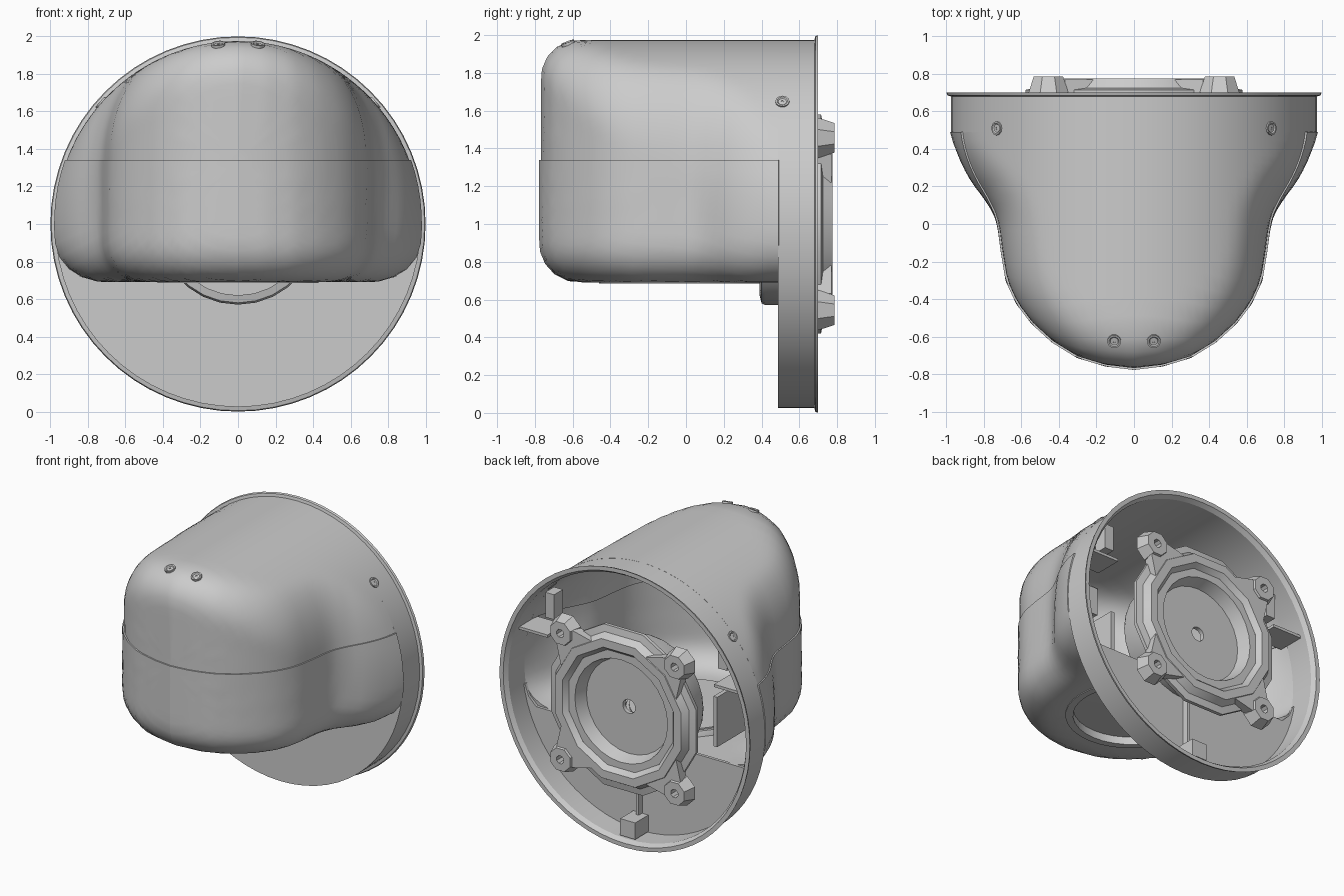
import bpy, bmesh, math
from mathutils import Vector, Matrix

if "Cube" in bpy.data.objects:
    bpy.data.objects.remove(bpy.data.objects["Cube"])

R = 0.975            # barrel radius
ORIGIN = Vector((0, 0.49, 1.34))
PLAN = [(0, -.768), (.15, -.75), (.3, -.705), (.43, -.625), (.54, -.525), (.62, -.42), (.675, -.3),
        (.70, -.15), (.72, .0), (.745, .07), (.80, .15), (1.0, .33), (1.3, .45), (1.8, .6)]


def smooth(ob, angle=30):
    bpy.ops.object.select_all(action='DESELECT')
    ob.select_set(True)
    bpy.context.view_layer.objects.active = ob
    bpy.ops.object.shade_smooth_by_angle(angle=math.radians(angle))


def finish(name, bm, normals=True):
    bmesh.ops.remove_doubles(bm, verts=bm.verts, dist=1e-4)
    if normals:
        bmesh.ops.recalc_face_normals(bm, faces=bm.faces)
    me = bpy.data.meshes.new(name)
    bm.to_mesh(me)
    bm.free()
    ob = bpy.data.objects.new(name, me)
    bpy.context.collection.objects.link(ob)
    smooth(ob)
    return ob


def lathe(name, profile, n, matrix, closed=True, twist=0.0):
    """Revolve (radius, height) points around the local z axis."""
    bm = bmesh.new()
    rings = []
    for r, h in profile:
        rings.append([bm.verts.new(matrix @ Vector((r * math.cos(a), r * math.sin(a), h)))
                      for a in (2 * math.pi * i / n + twist for i in range(n))])
    count = len(rings) if closed else len(rings) - 1
    for k in range(count):
        a, b = rings[k], rings[(k + 1) % len(rings)]
        for i in range(n):
            j = (i + 1) % n
            bm.faces.new((a[i], a[j], b[j], b[i]))
    if not closed:
        for ring in (rings[0], rings[-1]):
            bm.faces.new(ring)
    return finish(name, bm)


def prism(name, outline, lo, hi, matrix):
    """Extrude a 2D outline along local z."""
    bm = bmesh.new()
    f = bm.faces.new([bm.verts.new(matrix @ Vector((x, y, lo))) for x, y in outline])
    ext = bmesh.ops.extrude_face_region(bm, geom=[f])
    d = matrix.to_3x3() @ Vector((0, 0, hi - lo))
    bmesh.ops.translate(bm, vec=d, verts=[v for v in ext['geom'] if isinstance(v, bmesh.types.BMVert)])
    bm.faces.new([bm.verts.new(matrix @ Vector((x, y, lo))) for x, y in outline])
    return finish(name, bm)


def box(name, centre, size):
    bm = bmesh.new()
    bmesh.ops.create_cube(bm, size=1, matrix=Matrix.Translation(centre) @ Matrix.Diagonal((*size, 1)))
    return finish(name, bm)


# Local (x, y, z) -> world (x, z, y), on the barrel axis
AXIS_Y = Matrix(((1, 0, 0, 0), (0, 0, 1, 0), (0, 1, 0, 1), (0, 0, 0, 1)))


def plan_distance(x, y):
    x = abs(x)
    best, width = 9.0, 0.0
    for (ax, ay), (bx, by) in zip(PLAN, PLAN[1:]):
        dx, dy = bx - ax, by - ay
        t = max(0, min(1, ((x - ax) * dx + (y - ay) * dy) / (dx * dx + dy * dy)))
        best = min(best, math.hypot(x - ax - t * dx, y - ay - t * dy))
        if ay <= y <= by:
            width = ax + dx * (y - ay) / dy
    return -best if x < width else best


def housing(p, r=0.2):
    """Rounded intersection of bell plan, round barrel and flat floor."""
    d = (plan_distance(p.x, p.y), math.hypot(p.x, p.z - 1) - R, 0.70 - p.z)
    return min(-r, max(d)) + math.sqrt(sum(max(v + r, 0) ** 2 for v in d))


def cast(start, d, grow=0.0):
    """Point where a ray from inside leaves the housing."""
    lo, hi = 0.0, 2.0
    for _ in range(22):
        mid = (lo + hi) / 2
        if housing(start + d * mid) < grow:
            lo = mid
        else:
            hi = mid
    return start + d * lo


def shell(name, a0, a1, n_a, grow, cutter=None, n_t=30):
    """Part of the housing surface, cast from the seam centre, with thickness."""
    bm = bmesh.new()
    grid = []
    for i in range(n_a + 1):
        a = a0 + (a1 - a0) * i / n_a
        angles = [math.pi / 2 * k / n_t for k in range(n_t + 1)]
        grid.append([bm.verts.new(cast(ORIGIN, Vector((math.sin(t) * math.cos(a), -math.cos(t),
                                                       math.sin(t) * math.sin(a))), grow)) for t in angles])
    for p, q in zip(grid, grid[1:]):
        for k in range(n_t):
            bm.faces.new((p[k], p[k + 1], q[k + 1], q[k]))
    bmesh.ops.remove_doubles(bm, verts=bm.verts, dist=1e-4)
    bm.normal_update()
    if sum(f.normal.dot(f.calc_center_median() - ORIGIN) for f in bm.faces) < 0:
        bmesh.ops.reverse_faces(bm, faces=bm.faces)
    ob = finish(name, bm, normals=False)
    mod = ob.modifiers.new("thickness", 'SOLIDIFY')
    mod.thickness, mod.offset = 0.025, -1
    bpy.ops.object.modifier_apply(modifier=mod.name)
    if cutter:
        mod = ob.modifiers.new("opening", 'BOOLEAN')
        mod.operation, mod.object, mod.solver = 'DIFFERENCE', cutter, 'EXACT'
        bpy.ops.object.modifier_apply(modifier=mod.name)
    smooth(ob, 32)


# Housing: upper cover, and lower cover split down the middle with a round floor opening
FLOOR = Matrix.Translation((0, -.03, 0))
hole = lathe("floor_cutter", [(.41, .6), (.41, .8)], 32, FLOOR, False)
hole.hide_render = True
shell("upper_cover", 0, math.pi, 44, 0)
shell("lower_cover_left", math.pi, 1.5 * math.pi, 22, 0.01, hole)
shell("lower_cover_right", 1.5 * math.pi, 2 * math.pi, 22, 0.01, hole)
bpy.data.objects.remove(hole)

# Trim ring and recessed lens in the floor opening
lathe("trim_ring", [(.38, .685), (.43, .685), (.43, .70), (.41, .75), (.38, .75)], 32, FLOOR)
lathe("recessed_lens", [(.39, .74), (.39, .76), (.01, .77), (.01, .73)], 32, FLOOR)

# Back drum wall with flange
lathe("drum_wall", [(R, .488), (R, .68), (.995, .685), (1.0, .70), (.97, .70), (.95, .67), (.95, .488)],
      64, AXIS_Y)

# Flat front of the drum below the housing, rising at the corners
half = math.acos(.14 / R)
segment = [((R - .003) * math.sin(a), -(R - .003) * math.cos(a))
           for a in (-half + 2 * half * i / 36 for i in range(37))]
segment += [(.93, -.14), (.90, -.22), (.84, -.28), (-.84, -.28), (-.90, -.22), (-.93, -.14)]
prism("drum_front", segment, .488, .51, AXIS_Y)

# Inner cup and mounting ring
lathe("mount_cup", [(.38, .39), (.42, .40), (.43, .42), (.43, .74), (.37, .74), (.34, .65),
                    (.05, .65), (.05, .62), (.32, .62), (.38, .5)], 28, AXIS_Y)
lathe("mount_ring", [(.43, .69), (.60, .69), (.60, .715), (.55, .725), (.52, .775), (.46, .775), (.43, .74)],
      12, AXIS_Y, twist=math.pi / 12)

# Four diagonal arms with screw eyes
for sx in (-1, 1):
    for sz in (-1, 1):
        turn = AXIS_Y @ Matrix.Rotation(math.atan2(sz, sx), 4, 'Z')
        prism("mount_arm", [(.48, -.17), (.61, -.09), (.61, .09), (.48, .17)], .70, .77, turn)
        lathe("arm_eye", [(.03, .70), (.115, .70), (.085, .785), (.03, .785)], 8,
              turn @ Matrix.Translation((.645, 0, 0)), twist=math.pi / 8)


# Recessed screw heads on the cover
def screw(x, y, normal):
    pos = cast(Vector((x, min(y, .49), 1.34)), Vector((0, 0, 1)))
    pos.y = y
    m = Matrix.Translation(pos) @ Vector(normal).to_track_quat('Z', 'Y').to_matrix().to_4x4()
    lathe("screw_head", [(.037, -.03), (.037, .008), (.028, .008), (.022, .002), (.008, .002), (.008, -.03)],
          12, m)


for s in (-1, 1):
    screw(s * .73, .51, (s * .73, 0, .648))
    screw(s * .105, -.625, (s * .1, -.35, .93))
    # Inside: screw posts, side shelves and bracket plates
    box("screw_post", (s * .69, .52, 1.51), (.07, .1, .18))
    box("side_shelf", (s * .78, .53, 1.32), (.23, .2, .02))
    box("bracket_plate", (s * .5, .2, .92), (.03, .36, .36))
    box("front_post", (s * .105, -.58, 1.82), (.07, .08, .2))

# Bottom boss and centre rib
box("bottom_boss", (0, .59, .12), (.12, .15, .12))
box("centre_rib", (0, .53, .32), (.02, .05, .5))
